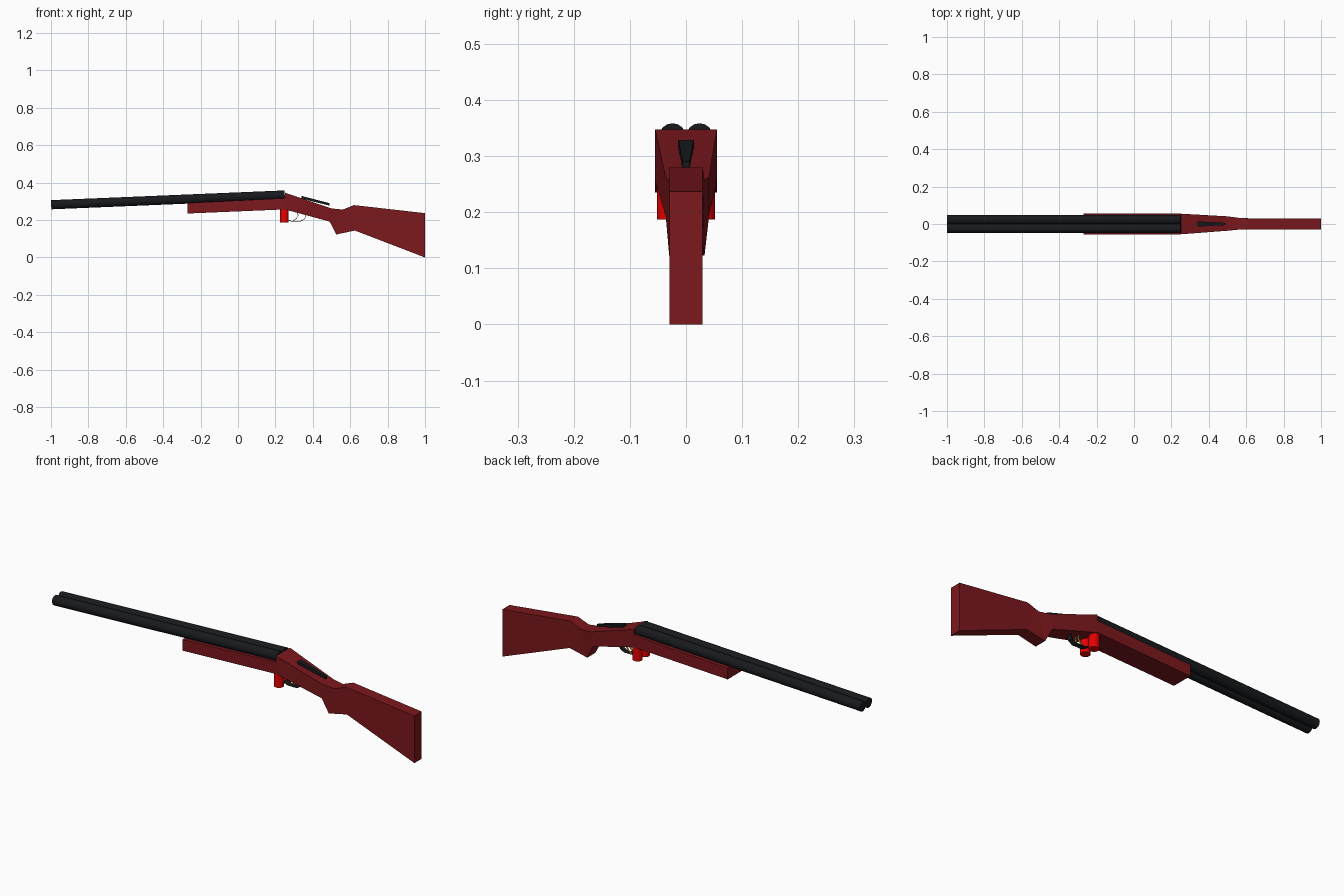
import bpy, bmesh
from mathutils import Vector

if "Cube" in bpy.data.objects:
    bpy.data.objects.remove(bpy.data.objects["Cube"])

def material(name, color):
    m = bpy.data.materials.new(name)
    m.diffuse_color = (*color, 1)
    m.use_nodes = True
    m.node_tree.nodes["Principled BSDF"].inputs["Base Color"].default_value = m.diffuse_color
    return m

WOOD = material("red_wood", (0.2, 0.009, 0.012))
STEEL = material("dark_steel", (0.009, 0.010, 0.012))
RED = material("shell_red", (0.8, 0.0, 0.0))
GOLD = material("brass", (0.55, 0.38, 0.07))

def finish(name, bm, mat):
    bmesh.ops.recalc_face_normals(bm, faces=bm.faces)
    me = bpy.data.meshes.new(name)
    bm.to_mesh(me)
    bm.free()
    me.materials.append(mat)
    ob = bpy.data.objects.new(name, me)
    bpy.context.collection.objects.link(ob)
    return ob

def loft(name, sections, mat):
    """Sections: (top x, top z, bottom x, bottom z, -y width, +y width)."""
    bm = bmesh.new()
    rings = []
    for xt, zt, xb, zb, n, p in sections:
        pts = [(xt, -n, zt), (xt, p, zt), (xb, p, zb), (xb, -n, zb)]
        rings.append([bm.verts.new(c) for c in pts])
    for a, b in zip(rings, rings[1:]):
        for i in range(4):
            j = (i + 1) % 4
            bm.faces.new((a[i], a[j], b[j], b[i]))
    bm.faces.new(rings[0])
    bm.faces.new(rings[-1])
    return finish(name, bm, mat)

def rod(name, start, end, radius, sides, mat):
    a, b = Vector(start), Vector(end)
    bm = bmesh.new()
    bmesh.ops.create_cone(bm, cap_ends=True, segments=sides, radius1=radius,
                          radius2=radius, depth=(b - a).length)
    bm.transform((b - a).to_track_quat('Z', 'Y').to_matrix().to_4x4())
    bmesh.ops.translate(bm, verts=bm.verts, vec=(a + b) / 2)
    return finish(name, bm, mat)

def strip(name, path, y0, y1, mat):
    """Thin band following an (x, z) path, from y0 to y1."""
    bm = bmesh.new()
    pairs = [(bm.verts.new((x, y0, z)), bm.verts.new((x, y1, z))) for x, z in path]
    for a, b in zip(pairs, pairs[1:]):
        bm.faces.new((a[0], a[1], b[1], b[0]))
    ob = finish(name, bm, mat)
    mod = ob.modifiers.new("thickness", 'SOLIDIFY')
    mod.thickness = 0.003
    mod.offset = 0
    return ob

# Wooden forearm and shoulder stock
loft("forearm", [(-0.27, 0.291, -0.27, 0.235, 0.055, 0.055),
                 (0.25, 0.317, 0.25, 0.257, 0.055, 0.055)], WOOD)
loft("stock", [(0.25, 0.347, 0.25, 0.257, 0.055, 0.055),
               (0.50, 0.262, 0.49, 0.192, 0.036, 0.041),
               (0.56, 0.256, 0.525, 0.123, 0.030, 0.033),
               (0.62, 0.280, 0.625, 0.144, 0.029, 0.030),
               (1.00, 0.237, 1.00, 0.000, 0.029, 0.029)], WOOD)

# Opening lever on top
loft("top_lever", [(0.34, 0.329, 0.34, 0.315, 0.014, 0.014),
                   (0.49, 0.290, 0.49, 0.277, 0.006, 0.006)], STEEL)

# Barrels, shells and triggers, one per side
for side, s in (("left", 1), ("right", -1)):
    rod("barrel_" + side, (-0.999, s * 0.024, 0.282), (0.25, s * 0.024, 0.334),
        0.0245, 16, STEEL)
    rod("shell_" + side, (0.248, s * 0.029, 0.187), (0.248, s * 0.029, 0.262),
        0.023, 16, RED)
    y = s * 0.010
    strip("trigger_" + side, [(0.315, 0.245), (0.322, 0.225), (0.312, 0.208),
                              (0.295, 0.196)], y - 0.004, y + 0.004, GOLD)

# Trigger guard
strip("trigger_guard", [(0.26, 0.205), (0.285, 0.194), (0.335, 0.194),
                        (0.357, 0.207), (0.366, 0.24)], -0.013, 0.013, STEEL)
